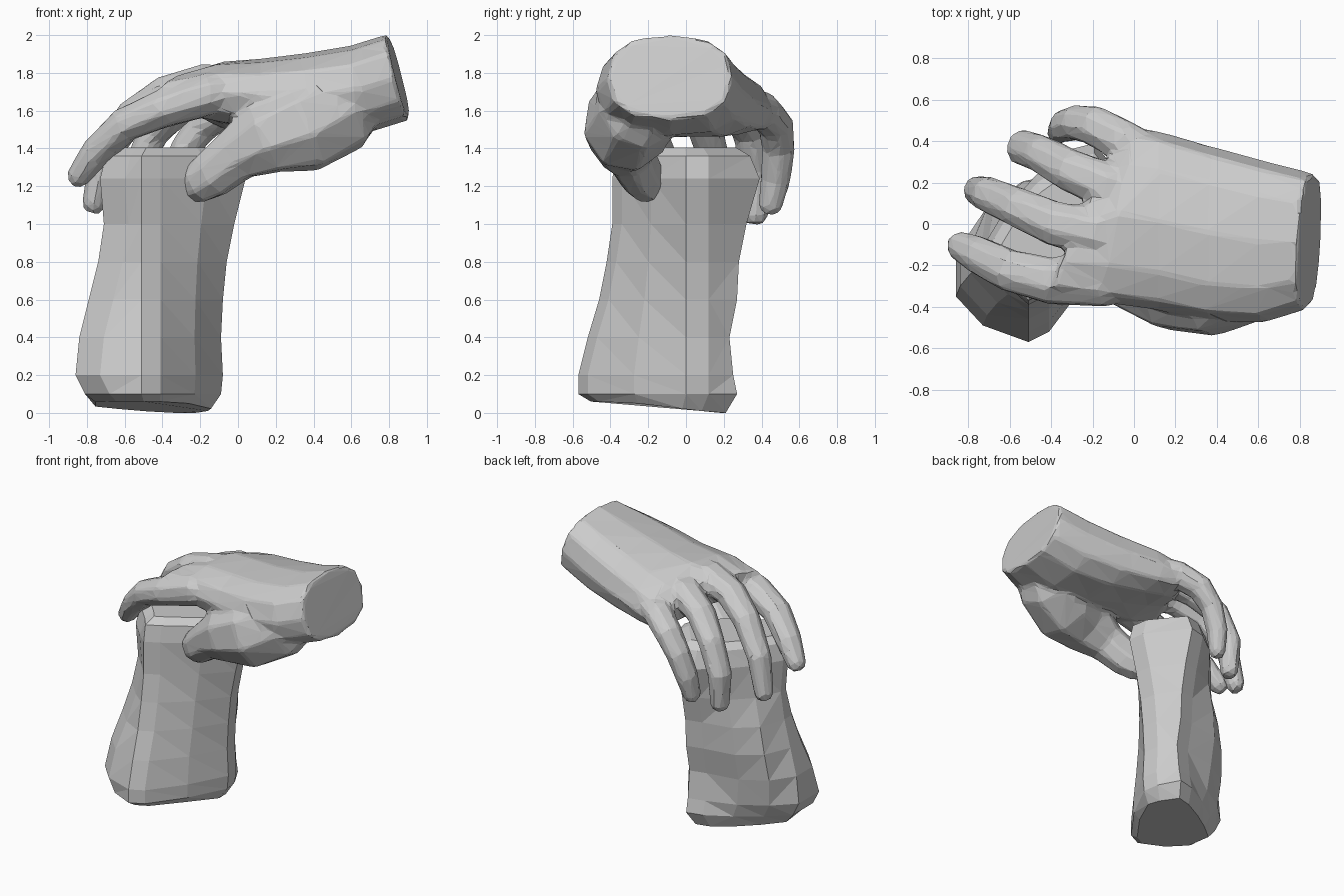
import bpy, bmesh
from math import cos, sin, tau
from mathutils import Vector

if "Cube" in bpy.data.objects:
    bpy.data.objects.remove(bpy.data.objects["Cube"])


def loft(name, rings):
    """Skin a list of equal-length rings and cap both ends."""
    bm = bmesh.new()
    rows = [[bm.verts.new(p) for p in ring] for ring in rings]
    n = len(rows[0])
    for a, b in zip(rows, rows[1:]):
        for i in range(n):
            bm.faces.new((a[i], a[(i + 1) % n], b[(i + 1) % n], b[i]))
    bm.faces.new(rows[0])
    bm.faces.new(rows[-1])
    bmesh.ops.triangulate(bm, faces=[f for f in bm.faces if len(f.verts) == 4])
    bmesh.ops.recalc_face_normals(bm, faces=bm.faces)
    mesh = bpy.data.meshes.new(name)
    bm.to_mesh(mesh)
    bm.free()
    ob = bpy.data.objects.new(name, mesh)
    bpy.context.collection.objects.link(ob)
    return ob


def digit(name, path, sides=8, flat=1.0):
    """Faceted tube along (x, y, z, radius) points with a rounded tip."""
    pts = [Vector(p[:3]) for p in path]
    rad = [p[3] for p in path]
    end = (pts[-1] - pts[-2]).normalized()
    pts.append(pts[-1] + end * rad[-1] * 0.7)
    rad.append(rad[-1] * 0.65)
    lateral = Vector((0.3, 0.9, 0))
    rings = []
    for i, p in enumerate(pts):
        t = (pts[min(i + 1, len(pts) - 1)] - pts[max(i - 1, 0)]).normalized()
        v = t.cross(lateral).normalized()
        u = v.cross(t)
        rings.append([p + rad[i] * (u * cos(tau * (k + .5) / sides) * flat
                                    + v * sin(tau * (k + .5) / sides) * 1.06)
                      for k in range(sides)])
    return loft(name, rings)


# Block under the hand: diagonal slab, levels of z, xmin, xmax, ymin, ymax, back bulge
levels = [(.10, -.81, -.09, -.57, .27, .02), (.20, -.86, -.08, -.57, .25, .05),
          (.40, -.84, -.09, -.52, .23, .09), (.60, -.79, -.08, -.46, .27, .11),
          (.80, -.74, -.06, -.42, .28, .11), (1.0, -.71, -.02, -.39, .32, .07),
          (1.24, -.73, .04, -.39, .39, .04), (1.36, -.70, .01, -.37, .34, .04)]


def slab(z, x0, x1, y0, y1, bulge):
    c, d = Vector((-.31, y1 - .03)), Vector((x0, -.11))
    out = Vector((-.7, .7)) * bulge
    xy = [(x0 + .13, y0 + .08), (-.51, y0), (-.41, y0 + .05),
          ((x1 - .41) / 2 + .02, y0 / 2 + .01), (x1, 0), (x1 - .02, .12),
          (-.19, y1), c, c.lerp(d, .33) + out, c.lerp(d, .67) + out,
          d, (x0, y0 + .22)]
    return [Vector((x, y, z)) for x, y in xy]


def inset(ring, s, zf):
    c = sum(ring, Vector()) / len(ring)
    out = [c + (p - c) * s for p in ring]
    for p in out:
        p.z = zf(p)
    return out


rings = [slab(*l) for l in levels]
bottom = inset(rings[0], .85, lambda p: max(0, min(.06, .02 - .12 * p.y)))
top = inset(rings[-1], .8, lambda p: 1.405)
loft("block", [bottom] + rings + [top])

# Palm and wrist: x, ymin, ymax, zbottom, ztop, roll, lean in x by z, slant in x by y
palm_sections = [(.85, -.415, .245, 1.55, 2.005, 0, -.25, .06),
                 (.62, -.48, .31, 1.47, 1.945, .03, -.1, 0),
                 (.36, -.47, .38, 1.46, 1.905, .10, 0, 0),
                 (.12, -.42, .45, 1.49, 1.875, .18, 0, 0),
                 (-.08, -.38, .47, 1.53, 1.86, .28, 0, .2),
                 (-.25, -.34, .42, 1.59, 1.79, .32, 0, .45)]


def soft(v):
    return abs(v) ** .8 * (1 if v > 0 else -1)


palm_rings = []
for x, y0, y1, z0, z1, roll, lean, slant in palm_sections:
    ring = []
    for k in range(12):
        a = tau * k / 12
        dy = soft(cos(a)) * (y1 - y0) / 2
        dz = soft(sin(a)) * (z1 - z0) / 2
        z = (z0 + z1) / 2 + dz - roll * max(dy - .02, 0)
        ring.append(Vector((x + lean * dz + slant * dy, (y0 + y1) / 2 + dy, z)))
    palm_rings.append(ring)
hand = loft("hand", palm_rings)

# Fingers and thumb: x, y, z, radius
digits = {
    "index_finger": [(.10, -.24, 1.71, .08), (-.15, -.27, 1.69, .115),
                     (-.40, -.275, 1.61, .10), (-.60, -.225, 1.525, .09),
                     (-.75, -.15, 1.38, .08), (-.85, -.10, 1.245, .06)],
    "middle_finger": [(.10, -.06, 1.74, .08), (-.17, -.04, 1.745, .105),
                      (-.38, .00, 1.69, .095), (-.56, .08, 1.575, .085),
                      (-.71, .145, 1.36, .075), (-.765, .165, 1.10, .06)],
    "ring_finger": [(.12, .13, 1.70, .08), (-.12, .18, 1.70, .10),
                    (-.31, .26, 1.62, .09), (-.45, .34, 1.48, .08),
                    (-.54, .37, 1.27, .075), (-.54, .365, 1.04, .06)],
    "little_finger": [(.16, .30, 1.65, .07), (-.05, .40, 1.61, .09),
                      (-.19, .475, 1.52, .085), (-.28, .49, 1.40, .075),
                      (-.34, .475, 1.24, .07), (-.365, .445, 1.09, .055)],
    "thumb": [(.76, -.13, 1.77, .12), (.54, -.25, 1.62, .24),
              (.33, -.315, 1.52, .25), (.14, -.33, 1.455, .195),
              (-.01, -.295, 1.365, .14), (-.14, -.24, 1.26, .125),
              (-.21, -.20, 1.215, .11)]}

# Fuse every digit into the hand
bpy.context.view_layer.objects.active = hand
for name, path in digits.items():
    part = digit(name, path, flat=.95 if name == "thumb" else 1.2)
    mod = hand.modifiers.new(name, "BOOLEAN")
    mod.operation = "UNION"
    mod.solver = "EXACT"
    mod.object = part
    bpy.ops.object.modifier_apply(modifier=name)
    bpy.data.objects.remove(part)

# Blend the joins, then reduce to broad flat facets
blend = hand.modifiers.new("blend", "REMESH")
blend.mode = "VOXEL"
blend.voxel_size = .016
relax = hand.modifiers.new("relax", "SMOOTH")
relax.factor = .5
relax.iterations = 8
facet = hand.modifiers.new("facet", "DECIMATE")
facet.ratio = .04
